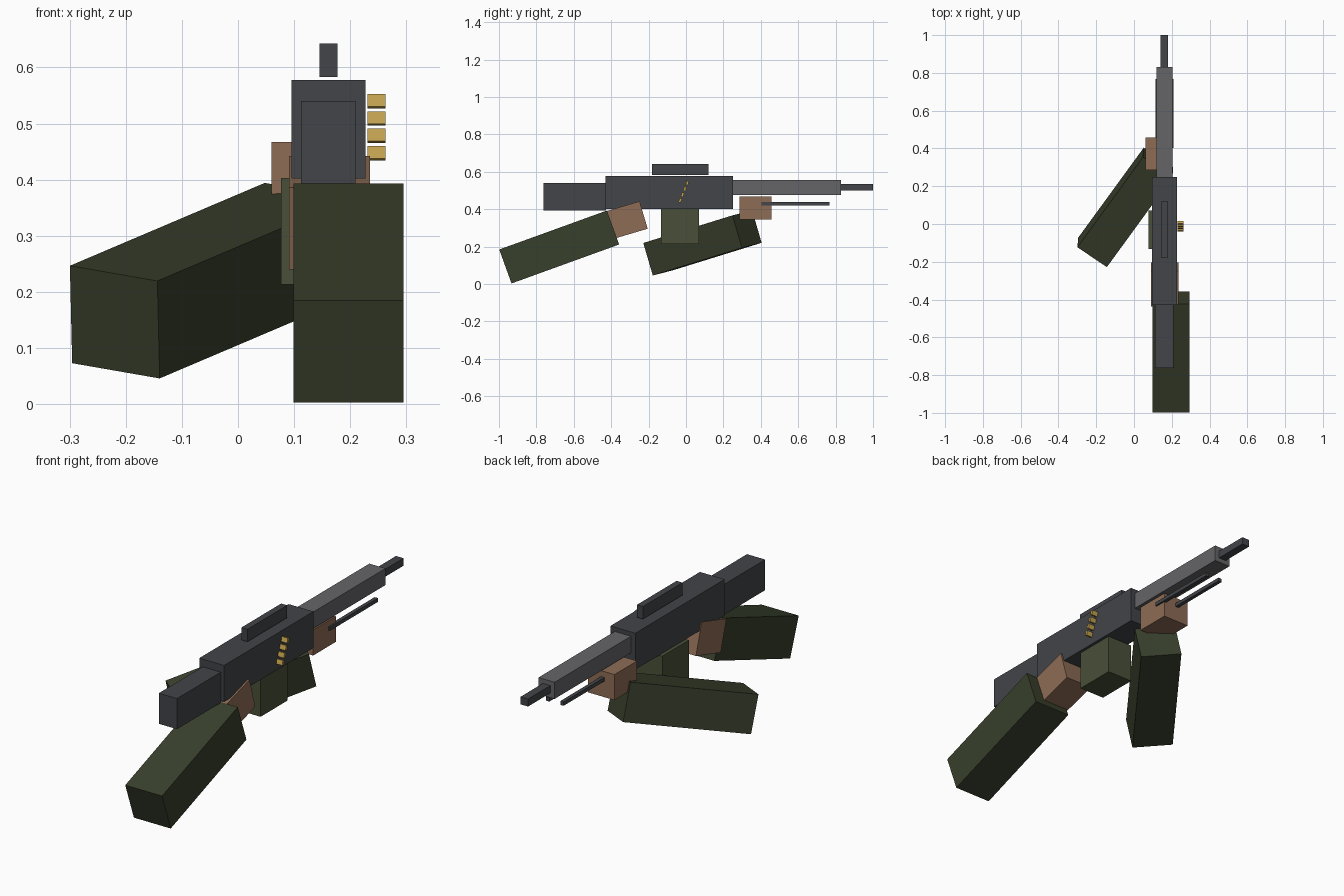
import bpy
from math import radians

if "Cube" in bpy.data.objects:
    bpy.data.objects.remove(bpy.data.objects["Cube"])


def material(name, rgb):
    m = bpy.data.materials.new(name)
    m.diffuse_color = (*rgb, 1)
    m.use_nodes = True
    m.node_tree.nodes["Principled BSDF"].inputs["Base Color"].default_value = m.diffuse_color
    return m


dark = material("dark_steel", (0.055, 0.058, 0.065))
steel = material("barrel_steel", (0.13, 0.13, 0.14))
skin = material("skin", (0.27, 0.15, 0.09))
sleeve = material("sleeve", (0.04, 0.05, 0.025))
green = material("ammo_green", (0.065, 0.08, 0.04))
brass = material("brass", (0.55, 0.36, 0.08))


def box(name, centre, size, mat, rot=(0, 0, 0)):
    bpy.ops.mesh.primitive_cube_add(size=1, location=centre,
                                    rotation=[radians(a) for a in rot])
    ob = bpy.context.object
    ob.name = name
    ob.scale = size
    bpy.ops.object.transform_apply(location=False, rotation=False, scale=True)
    ob.data.materials.append(mat)
    return ob


CX = 0.161  # centre line of the gun

# Gun body
box("receiver", (CX, -0.09, 0.49), (0.132, 0.68, 0.175), dark)
box("stock", (CX, -0.595, 0.467), (0.097, 0.336, 0.147), dark)
box("barrel", (CX, 0.54, 0.517), (0.086, 0.58, 0.08), steel)
box("muzzle", (CX, 0.914, 0.517), (0.04, 0.172, 0.036), dark)
box("carry_handle", (CX, -0.03, 0.613), (0.032, 0.302, 0.06), dark)

# Folded bipod rods
for side, name in ((-1, "left"), (1, "right")):
    box(name + "_bipod_leg", (CX + side * 0.038, 0.585, 0.43),
        (0.018, 0.365, 0.018), dark)

# Ammunition box and belt of cartridges
box("ammo_box", (0.145, -0.031, 0.308), (0.136, 0.203, 0.19), green)
for i in range(4):
    box(f"cartridge_{i + 1}", (0.247, -0.031 + 0.0125 * i, 0.447 + 0.031 * i),
        (0.032, 0.013, 0.023), brass, (-15, 0, 0))

# Hands
box("right_hand", (0.163, -0.321, 0.341), (0.145, 0.197, 0.153), skin, (16.5, 0, 0))
box("left_hand", (0.13, 0.372, 0.406), (0.14, 0.172, 0.123), skin)

# Forearms
box("right_forearm", (0.197, -0.678, 0.198), (0.196, 0.612, 0.193), sleeve, (19.9, 0, 0))
box("left_forearm", (-0.046, 0.088, 0.22), (0.19, 0.608, 0.181), sleeve, (14.2, 8.2, -34))
